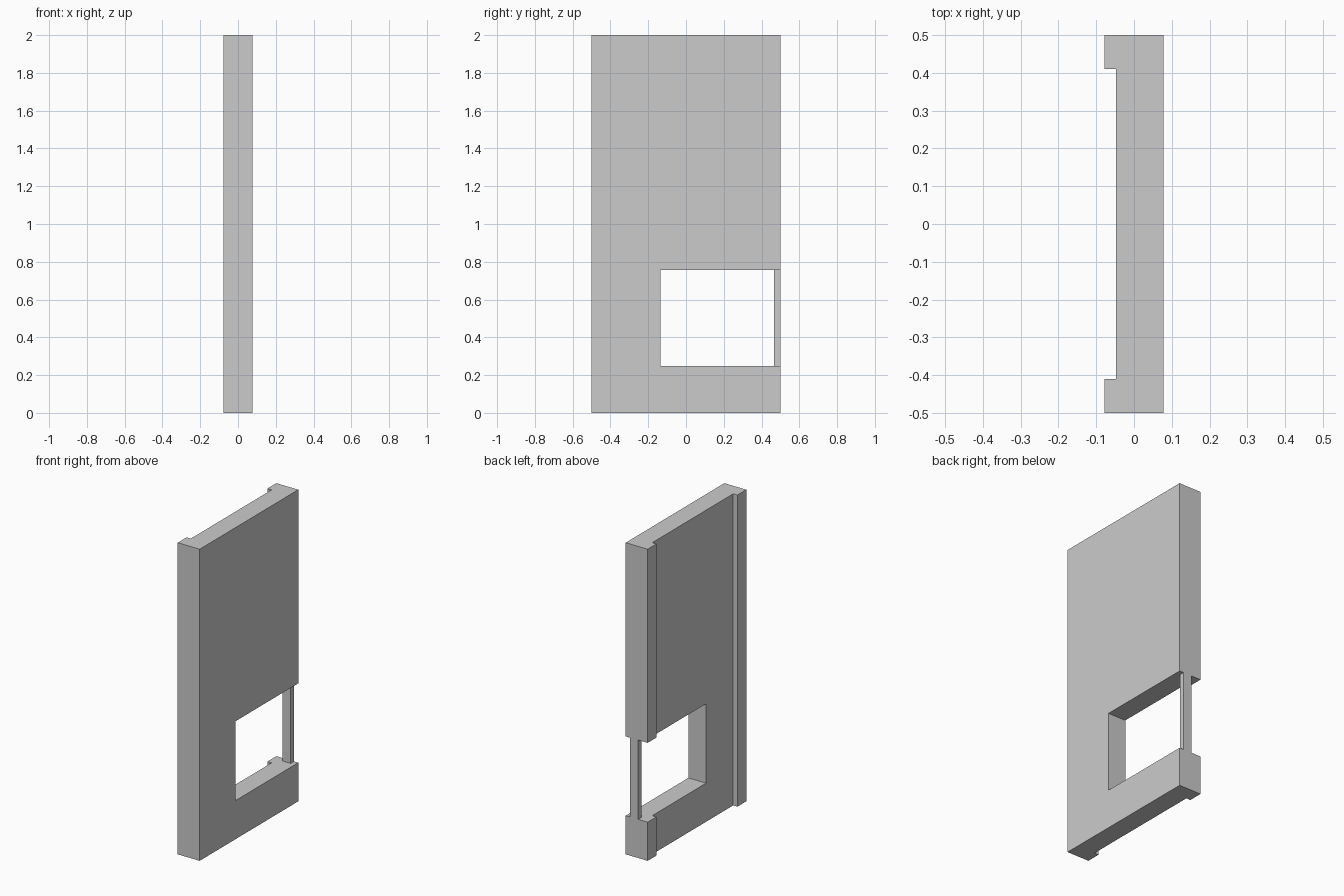
import bpy
import bmesh

if "Cube" in bpy.data.objects:
    bpy.data.objects.remove(bpy.data.objects["Cube"])

HALF_T, HALF_W, HEIGHT = 0.078, 0.5, 2.0   # panel half thickness, half width, height
RECESS_X, RECESS_Y = -0.048, 0.41          # shallow recess on the -x side
GAP_Y, GAP_Z0, GAP_Z1 = -0.135, 0.248, 0.757


def extrude_profile(name, points, z0, z1):
    """Extrude a closed XY outline from z0 up to z1."""
    bm = bmesh.new()
    face = bm.faces.new([bm.verts.new((x, y, z0)) for x, y in points])
    top = bmesh.ops.extrude_face_region(bm, geom=[face])["geom"]
    verts = [g for g in top if isinstance(g, bmesh.types.BMVert)]
    bmesh.ops.translate(bm, verts=verts, vec=(0, 0, z1 - z0))
    bmesh.ops.recalc_face_normals(bm, faces=bm.faces)
    mesh = bpy.data.meshes.new(name)
    bm.to_mesh(mesh)
    bm.free()
    obj = bpy.data.objects.new(name, mesh)
    bpy.context.collection.objects.link(obj)
    return obj


def rect(x0, x1, y0, y1):
    return [(x0, y0), (x1, y0), (x1, y1), (x0, y1)]


# Wall panel: C-shaped section with a flange along both edges
panel = extrude_profile("wall_panel", [
    (-HALF_T, -HALF_W), (HALF_T, -HALF_W), (HALF_T, HALF_W), (-HALF_T, HALF_W),
    (-HALF_T, RECESS_Y), (RECESS_X, RECESS_Y),
    (RECESS_X, -RECESS_Y), (-HALF_T, -RECESS_Y)], 0, HEIGHT)

# Window opening, running out through the +y edge
cutter = extrude_profile("opening_cutter", rect(-0.3, 0.3, GAP_Y, 0.7), GAP_Z0, GAP_Z1)
cutter.hide_render = True
cutter.hide_set(True)
cut = panel.modifiers.new("window_opening", 'BOOLEAN')
cut.operation = 'DIFFERENCE'
cut.solver = 'EXACT'
cut.object = cutter

bpy.context.view_layer.objects.active = panel
bpy.ops.object.modifier_apply(modifier=cut.name)
bpy.data.objects.remove(cutter)

# Thin post closing the open side of the window
extrude_profile("window_post", rect(-0.01, 0.048, 0.466, HALF_W), GAP_Z0, GAP_Z1)
